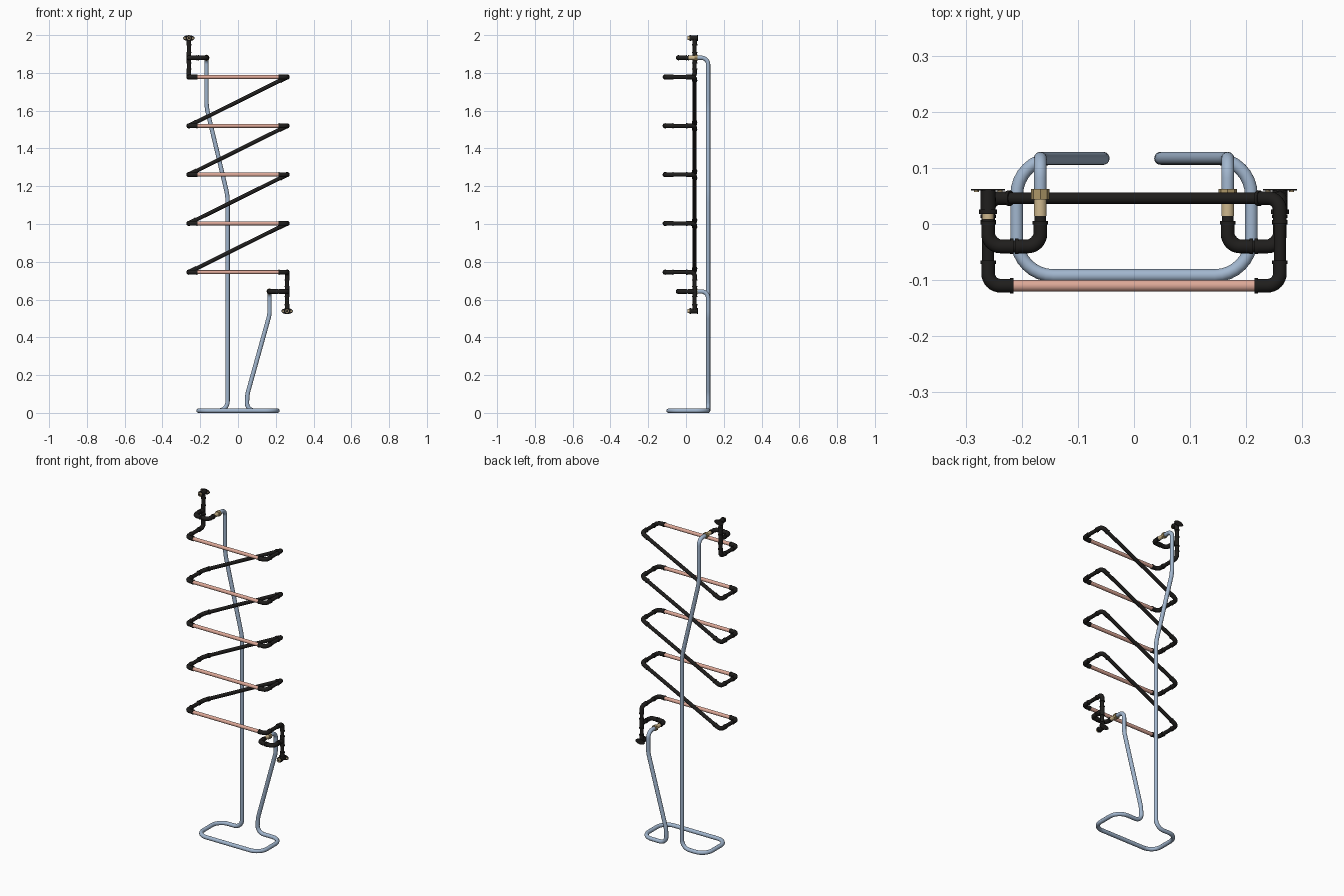
import bpy, bmesh, math
from mathutils import Vector as V

if "Cube" in bpy.data.objects:
    bpy.data.objects.remove(bpy.data.objects["Cube"])


def material(name, rgb):
    m = bpy.data.materials.new(name)
    m.diffuse_color = (*rgb, 1)
    m.use_nodes = True
    m.node_tree.nodes["Principled BSDF"].inputs["Base Color"].default_value = m.diffuse_color
    return m


BLACK = material("black iron", (0.014, 0.013, 0.012))
BLUE = material("pale blue steel", (0.36, 0.47, 0.62))
COPPER = material("pink copper", (0.72, 0.39, 0.31))
BRASS = material("light brass", (0.62, 0.48, 0.27))
NUT = material("dark brass", (0.42, 0.31, 0.14))


def fillet(corners, radii, steps=8):
    """Round the inner corners of a polyline with true arcs."""
    p = [V(c) for c in corners]
    if not isinstance(radii, (list, tuple)):
        radii = [radii] * (len(p) - 2)
    out = [p[0]]
    for i in range(1, len(p) - 1):
        a, b = p[i - 1] - p[i], p[i + 1] - p[i]
        lim = 0.49 * min(a.length, b.length)
        a.normalize()
        b.normalize()
        half = a.angle(b) / 2
        t = min(radii[i - 1] / math.tan(half), lim)
        r = t * math.tan(half)
        centre = p[i] + (a + b).normalized() * (r / math.sin(half))
        s, e = p[i] + a * t - centre, p[i] + b * t - centre
        ang = s.angle(e)
        for k in range(steps + 1):
            f = k / steps
            out.append(centre + (s * math.sin((1 - f) * ang) + e * math.sin(f * ang)) / math.sin(ang))
    out.append(p[-1])
    return out


def sweep(bm, pts, r, n=16):
    """Capped tube along a path, with a twist-free frame."""
    pts = [V(q) for q in pts]
    rings, side = [], None
    for i, q in enumerate(pts):
        t = (pts[min(i + 1, len(pts) - 1)] - pts[max(i - 1, 0)]).normalized()
        side = t.orthogonal() if side is None else side - t * side.dot(t)
        side.normalize()
        up = t.cross(side)
        rings.append([bm.verts.new(q + (side * math.cos(2 * math.pi * k / n)
                                        + up * math.sin(2 * math.pi * k / n)) * r) for k in range(n)])
    for a, b in zip(rings, rings[1:]):
        for k in range(n):
            bm.faces.new((a[k], a[(k + 1) % n], b[(k + 1) % n], b[k]))
    bm.faces.new(rings[0][::-1])
    bm.faces.new(rings[-1])


def finish(bm, name, mat):
    bmesh.ops.recalc_face_normals(bm, faces=bm.faces[:])
    me = bpy.data.meshes.new(name)
    bm.to_mesh(me)
    bm.free()
    me.materials.append(mat)
    o = bpy.data.objects.new(name, me)
    bpy.context.collection.objects.link(o)
    bpy.ops.object.select_all(action='DESELECT')
    o.select_set(True)
    bpy.context.view_layer.objects.active = o
    bpy.ops.object.shade_smooth_by_angle(angle=math.radians(40))
    return o


def tube(name, pts, r, mat, n=16):
    bm = bmesh.new()
    sweep(bm, pts, r, n)
    return finish(bm, name, mat)


def fitting(name, paths, r=0.0122, collar=0.0138):
    """Pipe fitting: thick tubes with raised collars at both ends."""
    bm = bmesh.new()
    for pts in paths:
        sweep(bm, pts, r)
        for a, b in ((pts[0], pts[1]), (pts[-1], pts[-2])):
            a, b = V(a), V(b)
            sweep(bm, [a, a + (b - a).normalized() * 0.006], collar)
    return finish(bm, name, BLACK)


def elbow(name, corner, to_a, to_b, la=0.045, lb=0.045):
    c = V(corner)
    a, b = (V(to_a) - c).normalized(), (V(to_b) - c).normalized()
    fitting(name, [fillet([c + a * la, c, c + b * lb], 0.03)])


# Layout
X, YF, YB, R = 0.26, -0.11, 0.046, 0.0105
TOP, STEP, LEVELS = 1.778, 0.2583, 5
MID = TOP - STEP * 2
ZT, ZE = 1.88, 1.984

# Zigzag: copper rods in front, black arms and sloping pipes behind
for k in range(LEVELS):
    z = TOP - STEP * k
    tube(f"copper_rod_{k}", [(-X + 0.04, YF, z), (X - 0.04, YF, z)], R, COPPER)
    for s, side in ((-1, "left"), (1, "right")):
        front, back = (s * X, YF, z), (s * X, YB, z)
        tube(f"{side}_arm_{k}", [(s * X, YF + 0.04, z), (s * X, YB - 0.04, z)], R, BLACK)
        elbow(f"{side}_front_elbow_{k}", front, (0, YF, z), back)
        if s > 0:
            target = (-X, YB, z - STEP) if k < LEVELS - 1 else (X, YB, z - 1)
        else:
            target = (X, YB, z + STEP) if k > 0 else (-X, YB, z + 1)
        elbow(f"{side}_back_elbow_{k}", back, front, target)
    if k < LEVELS - 1:
        tube(f"sloping_pipe_{k}", [(X - 0.03, YB, z - STEP * 0.03 / (2 * X)),
                                   (-X + 0.03, YB, z - STEP + STEP * 0.03 / (2 * X))], R, BLACK)

# Two matching ends: top left, and the same turned half round at bottom right
for s, end in ((1, "top"), (-1, "bottom")):
    def P(x, y, z):
        return V((s * x, y, MID + s * (z - MID)))

    tube(end + "_riser", [P(-X, YB, TOP + 0.03), P(-X, YB, ZE)], R, BLACK)
    fitting(end + "_tee", [[P(-X, YB, ZT - 0.03), P(-X, YB, ZT + 0.03)],
                           [P(-X, YB, ZT), P(-X, YB - 0.035, ZT)]])
    # U-shaped link from the tee to the stand
    yu, xu = -0.04, -0.167
    tube(end + "_link", fillet([P(-X, YB, ZT), P(-X, yu, ZT), P(xu, yu, ZT), P(xu, 0.025, ZT)], 0.03),
         R, BLACK)
    elbow(end + "_link_outer_elbow", P(-X, yu, ZT), P(-X, 0, ZT), P(0, yu, ZT))
    elbow(end + "_link_inner_elbow", P(xu, yu, ZT), P(-X, yu, ZT), P(xu, 0, ZT))
    # Brass union
    tube(end + "_brass_coupling", [P(xu, 0.014, ZT), P(xu, 0.048, ZT)], 0.0115, BRASS)
    tube(end + "_brass_nut", [P(xu, 0.044, ZT), P(xu, 0.062, ZT)], 0.0165, NUT, 8)
    # Wall fitting: boss, collar on the riser and thin oval plate
    bm = bmesh.new()
    sweep(bm, [P(-X, 0.02, ZE), P(-X, 0.06, ZE)], 0.0135)
    sweep(bm, [P(-X, 0.018, ZE), P(-X, 0.026, ZE)], 0.016)
    sweep(bm, [P(-X, YB, ZE - 0.035), P(-X, YB, ZE)], 0.0122)
    sweep(bm, [P(-X, YB, ZE - 0.038), P(-X, YB, ZE - 0.031)], 0.0138)
    finish(bm, end + "_wall_boss", BLACK)
    plate = tube(end + "_wall_plate", [(0, 0.0595, 0), (0, 0.0625, 0)], 0.0155, BLACK, 24)
    for v in plate.data.vertices:
        v.co.x *= 1.97
    plate.location = P(-X, 0, ZE)
    # Brass threaded outlet with dark bore, and plate screws
    tube(end + "_brass_outlet", [P(-X, 0.008, ZE), P(-X, 0.022, ZE)], 0.0105, BRASS)
    tube(end + "_outlet_bore", [P(-X, 0.0072, ZE), P(-X, 0.012, ZE)], 0.006, BLACK)
    for dx in (-0.021, 0.021):
        tube(end + "_plate_screw", [P(-X + dx, 0.057, ZE), P(-X + dx, 0.0605, ZE)], 0.0045, BRASS, 12)

# Blue stand: one bent pipe from the upper union, round the base, to the lower union
yb, yf, zb, bx = 0.117, -0.092, 0.0115, 0.209
zl = 2 * MID - ZT
stand = [(-0.167, 0.045, ZT), (-0.167, yb, ZT), (-0.167, yb, 1.62), (-0.055, yb, 1.15),
         (-0.055, yb, zb), (-bx, yb, zb), (-bx, yf, zb), (bx, yf, zb), (bx, yb, zb),
         (0.045, yb, zb), (0.05, yb, 0.1), (0.167, yb, 0.52), (0.167, yb, zl), (0.167, 0.045, zl)]
bends = [0.035, 0.3, 0.3, 0.05, 0.065, 0.065, 0.065, 0.065, 0.045, 0.15, 0.15, 0.035]
tube("blue_stand", fillet(stand, bends), 0.0115, BLUE, 20)
